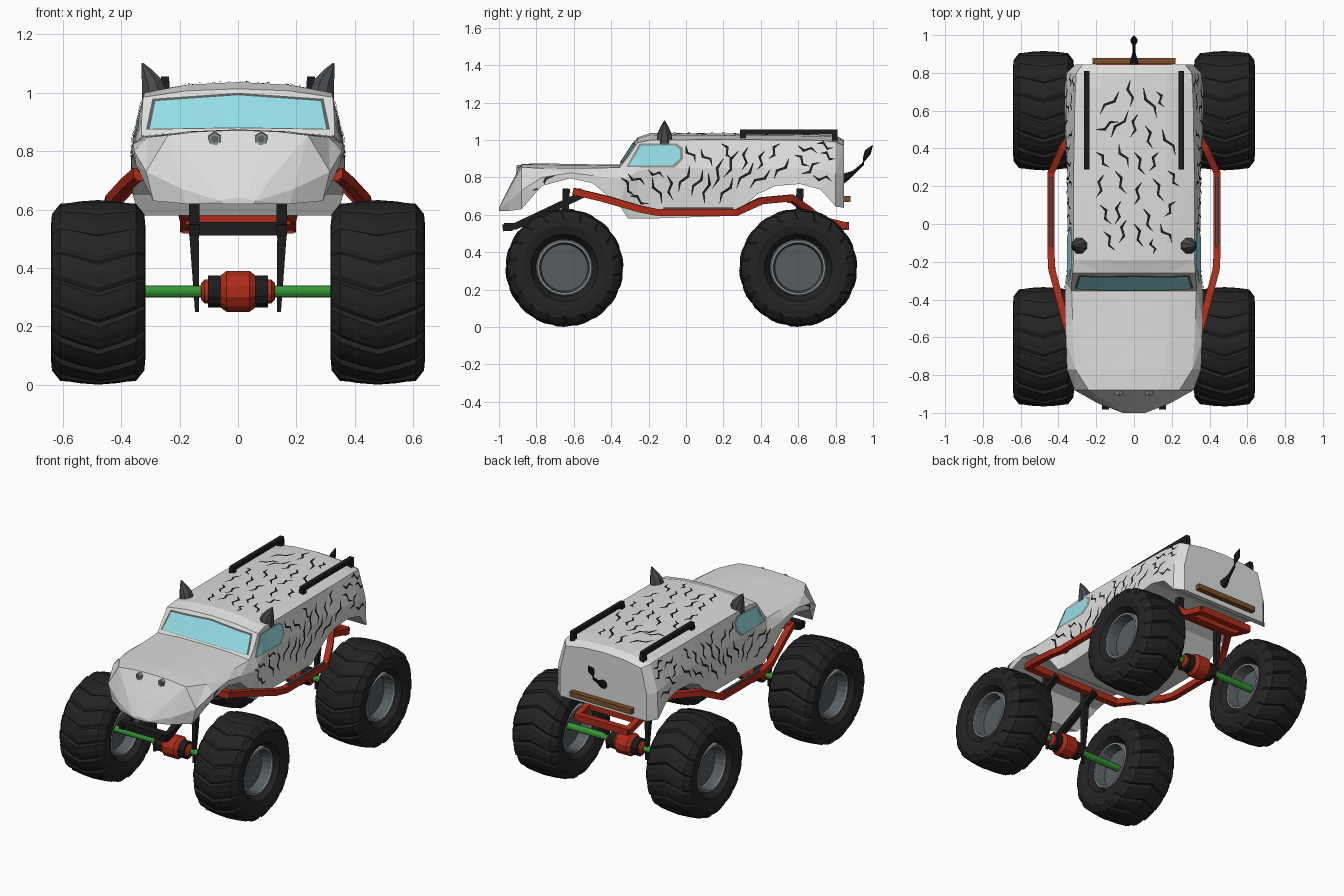
import bpy, bmesh, math
from mathutils import Vector
from mathutils.bvhtree import BVHTree

if "Cube" in bpy.data.objects:
    bpy.data.objects.remove(bpy.data.objects["Cube"])


def material(name, r, g, b):
    m = bpy.data.materials.new(name)
    m.diffuse_color = (r, g, b, 1)
    m.use_nodes = True
    m.node_tree.nodes["Principled BSDF"].inputs["Base Color"].default_value = m.diffuse_color
    return m


WHITE = material("body_white", .72, .72, .71)
BLACK = material("black", .012, .012, .013)
TYRE = material("tyre_rubber", .017, .017, .017)
HORN = material("horn_grey", .065, .07, .075)
RIM = material("rim_grey", .095, .11, .12)
METAL = material("light_metal", .25, .27, .28)
RED = material("frame_red", .42, .025, .01)
GREEN = material("axle_green", .035, .3, .035)
GLASS = material("glass", .3, .72, .78)
BROWN = material("bumper_brown", .2, .08, .025)


def finish(name, bm, mat):
    bmesh.ops.recalc_face_normals(bm, faces=bm.faces)
    me = bpy.data.meshes.new(name)
    bm.to_mesh(me)
    bm.free()
    me.materials.append(mat)
    ob = bpy.data.objects.new(name, me)
    bpy.context.collection.objects.link(ob)
    return ob


def skin(name, rings, mat, caps=True, wrap=False, tri=False):
    """Skin a list of closed rings of equal point count."""
    bm = bmesh.new()
    vs = [[bm.verts.new(p) for p in r] for r in rings]
    n = len(vs[0])
    pairs = list(zip(vs, vs[1:])) + ([(vs[-1], vs[0])] if wrap else [])
    for a, b in pairs:
        for j in range(n):
            k = (j + 1) % n
            bm.faces.new((a[j], a[k], b[k], b[j]))
    if caps:
        bm.faces.new(vs[0])
        bm.faces.new(vs[-1])
    if tri:
        bmesh.ops.triangulate(bm, faces=bm.faces)
    return finish(name, bm, mat)


def tube(name, pts, radii, mat, sides=4):
    pts = [Vector(p) for p in pts]
    if not isinstance(radii, (list, tuple)):
        radii = [radii] * len(pts)
    rings = []
    for i, p in enumerate(pts):
        t = (pts[min(i + 1, len(pts) - 1)] - pts[max(i - 1, 0)]).normalized()
        ref = Vector((0, 0, 1)) if abs(t.z) < .8 else Vector((0, 1, 0))
        u = t.cross(ref).normalized()
        v = u.cross(t)
        angs = [2 * math.pi * (k + .5) / sides for k in range(sides)]
        rings.append([p + (u * math.cos(a) + v * math.sin(a)) * radii[i] for a in angs])
    return skin(name, rings, mat)


def both(name, pts, radii, mat, sides=4):
    for s, side in ((1, "right"), (-1, "left")):
        tube(f"{name}_{side}", [(s * x, y, z) for x, y, z in pts], radii, mat, sides)


# Body: stations of y, top z, edge (w, z), belt (w, z), bottom (w, z)
stations = [
    (-1.0, .64, .04, .635, .06, .63, .05, .62), (-.95, .74, .13, .73, .19, .67, .18, .62),
    (-.88, .872, .24, .855, .315, .73, .29, .63), (-.77, .875, .31, .848, .355, .80, .35, .755),
    (-.62, .872, .32, .85, .36, .825, .36, .795), (-.5, .87, .325, .85, .365, .81, .365, .77),
    (-.355, .868, .33, .853, .365, .79, .36, .65), (-.31, .937, .33, .91, .36, .80, .34, .58),
    (-.26, 1.014, .325, .985, .355, .83, .33, .58), (-.19, 1.037, .32, 1.0, .35, .85, .33, .58),
    (.26, 1.035, .32, 1.003, .352, .85, .345, .595), (.38, 1.034, .318, 1.002, .355, .85, .36, .71),
    (.48, 1.032, .316, 1.0, .358, .85, .365, .755), (.61, 1.03, .314, 1.0, .36, .85, .367, .765),
    (.72, 1.028, .31, .998, .36, .84, .367, .735), (.80, 1.025, .305, .99, .355, .82, .36, .645),
    (.845, 1.0, .27, .97, .31, .81, .31, .637)]
rings = []
for y, zt, w2, z2, w3, z3, w4, z4 in stations:
    half = [(w2 * .55, zt - .25 * (zt - z2)), (w2, z2), (w3, z3), (w4, z4)]
    ring = [(0, zt)] + half + [(0, z4)] + [(-x, z) for x, z in reversed(half)]
    rings.append([(x, y, z) for x, z in ring])
body = skin("body_shell", rings, WHITE, tri=True)
tree = BVHTree.FromPolygons([v.co for v in body.data.vertices],
                            [p.vertices for p in body.data.polygons])


def project(axis, a, b, lift):
    """Drop a 2D point onto the body from the side, the top or the front."""
    o, d = {"side": (Vector((2, a, b)), Vector((-1, 0, 0))),
            "top": (Vector((a, b, 2)), Vector((0, 0, -1))),
            "front": (Vector((a, -.7, b)), Vector((0, 1, 0)))}[axis]
    hit = tree.ray_cast(o, d)[0]
    return hit - d * lift if hit else None


def along(line, t):
    f = t * (len(line) - 1)
    i = min(int(f), len(line) - 2)
    return Vector(line[i]).lerp(Vector(line[i + 1]), f - i)


def decal(bm, axis, low, high, n, m, lift, mirror):
    """Thin grid spanned between two 2D lines and laid on the body."""
    grid = [[project(axis, *along(low, i / n).lerp(along(high, i / n), j / m), lift)
             for j in range(m + 1)] for i in range(n + 1)]
    for s in ((1, -1) if mirror else (1,)):
        vs = [[p and bm.verts.new((p.x * s, p.y, p.z)) for p in row] for row in grid]
        for i in range(n):
            for j in range(m):
                q = (vs[i][j], vs[i + 1][j], vs[i + 1][j + 1], vs[i][j + 1])
                if all(q):
                    bm.faces.new(q)


def panel(name, axis, low, high, mat, lift, mirror):
    bm = bmesh.new()
    decal(bm, axis, low, high, 12, 6, lift, mirror)
    finish(name, bm, mat)


# Windows with grey surrounds
panel("windshield_frame", "front", [(-.315, .874), (0, .879), (.315, .874)],
      [(-.293, .98), (0, 1.0), (.293, .98)], RIM, .003, False)
panel("windshield", "front", [(-.302, .877), (0, .882), (.302, .877)],
      [(-.283, .972), (0, .992), (.283, .972)], GLASS, .007, False)
panel("side_window_frames", "side", [(-.32, .855), (-.06, .853), (-.015, .9)],
      [(-.25, .98), (-.05, .982), (-.015, .955)], METAL, .003, True)
panel("side_windows", "side", [(-.305, .863), (-.075, .863), (-.033, .9)],
      [(-.24, .97), (-.06, .972), (-.033, .95)], GLASS, .007, True)

# Painted stripes: start and end of each stroke
side_strokes = [
    -.82, .73, -.70, .81, -.35, .80, -.27, .70, -.31, .82, -.22, .76, -.30, .70, -.20, .66,
    -.18, .80, -.13, .66, -.10, .81, -.07, .68, -.20, .84, -.12, .80, .02, .86, -.04, .72,
    .0, .97, .05, .88, .09, .84, .03, .70, .08, .95, .14, .86, .12, .82, .10, .66,
    .20, .90, .14, .74, .19, .98, .25, .90, .28, .94, .20, .80, .25, .80, .18, .66,
    .33, .96, .30, .84, .36, .88, .27, .74, .42, .94, .38, .84, .45, .84, .34, .74,
    .50, .98, .44, .90, .55, .90, .47, .79, .60, .97, .70, .93, .58, .92, .66, .86,
    .62, .82, .72, .88, .72, .93, .80, .90, .68, .81, .78, .78, .70, .98, .79, .96]
roof_strokes = [
    -.02, .76, -.02, .62, -.08, .70, -.18, .58, .05, .72, .12, .56, .12, .70, .16, .62,
    -.2, .5, -.08, .54, -.12, .46, -.03, .60, .02, .58, -.02, .46, .06, .52, .10, .40,
    .15, .5, .22, .36, -.2, .38, -.13, .30, -.08, .42, -.03, .30, .0, .38, .06, .26,
    .13, .38, .08, .28, .18, .28, .24, .20, -.16, .26, -.2, .14, -.1, .28, -.04, .16,
    .04, .22, .0, .10, .1, .24, .16, .12, .22, .12, .16, .04, -.18, .1, -.12, .0,
    -.07, .12, -.1, .0, .05, .08, .1, -.04, -.04, .02, -.08, -.1, .0, .0, .05, -.12,
    .14, .0, .2, -.1, -.16, -.04, -.1, -.14, .1, -.08, .1, -.16]
for axis, data in (("side", side_strokes), ("top", roof_strokes)):
    bm = bmesh.new()
    for i in range(0, len(data), 4):
        a, b = Vector(data[i:i + 2]), Vector(data[i + 2:i + 4])
        nrm = Vector((a.y - b.y, b.x - a.x)).normalized()
        kink = .014 * (1 if i % 8 else -1)
        mid = [a, a.lerp(b, .35) + nrm * kink, a.lerp(b, .65) - nrm * kink, b]
        wid = [.002, .008, .007, .001]
        decal(bm, axis, [p - nrm * w for p, w in zip(mid, wid)],
              [p + nrm * w for p, w in zip(mid, wid)], 6, 1, .005, axis == "side")
    finish(f"{axis}_stripes", bm, BLACK)

# Nostrils, horns, tail, roof rails, rear bumper
both("nostril", [(.08, -.87, .842), (.08, -.905, .842)], [.027, .022], METAL, 6)
both("nostril_hole", [(.08, -.9, .842), (.08, -.907, .842)], .013, RIM, 6)
both("horn", [(.285, -.115, .985), (.295, -.115, 1.035), (.312, -.115, 1.07), (.328, -.115, 1.102)],
     [.048, .038, .022, .003], HORN, 8)
tube("tail", [(0, .83, .79), (0, .86, .805), (0, .90, .83), (0, .945, .87), (0, .957, .905),
              (0, .972, .935), (0, .998, .972)], [.03, .022, .01, .008, .012, .02, .002], BLACK, 8)
both("roof_rail", [(.25, .29, 1.043), (.25, .81, 1.043)], .019, BLACK)
for y in (.305, .795):
    both("roof_rail_foot", [(.25, y, .99), (.25, y, 1.04)], .022, BLACK)
tube("rear_bumper", [(-.22, .862, .685), (.22, .862, .685)], .023, BROWN)

# Red frame
both("frame_rail", [(.34, -.60, .725), (.38, -.45, .69), (.435, -.24, .63), (.44, -.15, .612),
                    (.44, .27, .612), (.38, .40, .675), (.28, .56, .69), (.19, .66, .62),
                    (.18, .72, .575), (.18, .86, .54)], .026, RED)
both("frame_step", [(.44, -.12, .631), (.44, .25, .631)], .012, HORN)
for i, (y, z, w) in enumerate([(-.58, .72, .35), (.56, .685, .28), (.73, .57, .18), (.85, .54, .19)]):
    tube(f"frame_crossbar_{i}", [(-w, y, z), (w, y, z)], .03, RED)

# Front skid arms and suspension links
both("skid_arm", [(.15, -.98, .53), (.15, -.91, .54), (.15, -.55, .71)], .026, BLACK)
tube("skid_crossbar", [(-.168, -.95, .535), (.168, -.95, .535)], .032, BLACK)
for name, y in (("front", -.65), ("rear", .60)):
    both(f"{name}_link", [(.15, y + .01, .74), (.15, y, .5), (.14, y, .25)], [.028, .022, .01], BLACK)
    # Axle and differential
    tube(f"{name}_axle", [(-.44, y, .32), (.44, y, .32)], .022, GREEN, 12)
    tube(f"{name}_differential", [(-.062, y, .32), (-.04, y, .32), (.04, y, .32), (.062, y, .32)],
         [.055, .072, .072, .055], RED, 12)
    both(f"{name}_axle_collar", [(.055, y, .32), (.103, y, .32)], .056, BLACK, 12)
    both(f"{name}_axle_flange", [(.1, y, .32), (.115, y, .32), (.127, y, .32)], [.042, .042, .028], RED, 12)

# Wheels: chevron-lugged tyre, dished rim and lip rings
half = [(.10, .15, 0, 1), (.148, .18, 0, 1), (.162, .225, 0, 1), (.158, .268, .008, 1),
        (.13, .304, .015, .85), (.065, .312, .013, .4)]
profile = ([(-x, r, g, t) for x, r, g, t in half] + [(0, .316, .012, 0)] + half[::-1])
LUGS = 18
steps = [(0, 1), (.12, 0), (.48, 0), (.85, .3)]


def circle(cx, cy, r, n=24):
    return [(cx, cy + r * math.cos(2 * math.pi * k / n), .317 + r * math.sin(2 * math.pi * k / n))
            for k in range(n)]


for cy, end in ((-.65, "front"), (.60, "rear")):
    for s, side in ((1, "right"), (-1, "left")):
        cx = s * .479
        rings = []
        for x, r, g, t in profile:
            ring = []
            for lug in range(LUGS):
                for f, dip in steps:
                    a = 2 * math.pi * (lug + f) / LUGS - .17 * t
                    rr = r - g * dip
                    ring.append((cx + x, cy + rr * math.cos(a), .317 + rr * math.sin(a)))
            rings.append(ring)
        skin(f"{end}_{side}_tyre", rings, TYRE, caps=False, wrap=True)
        skin(f"{end}_{side}_rim", [circle(cx + x, cy, r) for x, r in
             ((-.06, .125), (-.125, .135), (-.12, .145), (.12, .145), (.125, .135), (.06, .125))], RIM)
        for q in (-1, 1):
            skin(f"{end}_{side}_rim_lip", [circle(cx + q * x, cy, r) for x, r in
                 ((.10, .135), (.13, .134), (.13, .146), (.10, .153))], METAL, caps=False, wrap=True)
